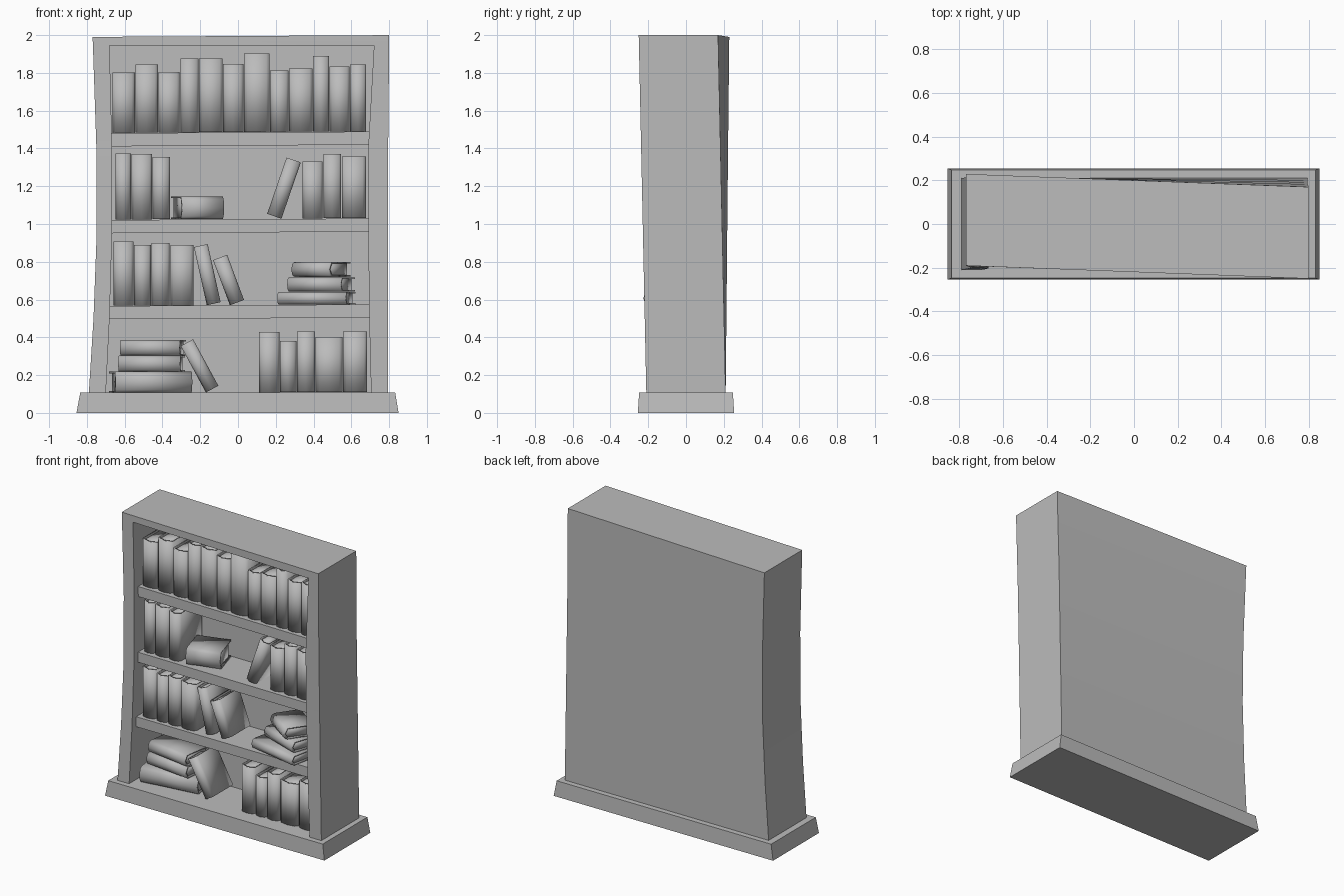
import bpy, bmesh, math
from mathutils import Matrix, Vector

if "Cube" in bpy.data.objects:
    bpy.data.objects.remove(bpy.data.objects["Cube"], do_unlink=True)

grey = bpy.data.materials.new("plain_grey")
grey.use_nodes = True
grey.diffuse_color = (0.5, 0.5, 0.5, 1)
grey.node_tree.nodes["Principled BSDF"].inputs["Base Color"].default_value = (0.5, 0.5, 0.5, 1)


def warp(x, y, z):
    """Gentle twist of the whole case with height."""
    t = max(0, (z - 0.1) / 1.9)
    return Vector((x, y - t * (0.038 * x + 0.01), z))


def finish(bm, name, angle=None):
    bmesh.ops.recalc_face_normals(bm, faces=bm.faces)
    mesh = bpy.data.meshes.new(name)
    bm.to_mesh(mesh)
    bm.free()
    mesh.materials.append(grey)
    obj = bpy.data.objects.new(name, mesh)
    bpy.context.collection.objects.link(obj)
    bpy.ops.object.select_all(action="DESELECT")
    obj.select_set(True)
    bpy.context.view_layer.objects.active = obj
    if angle:
        bpy.ops.object.shade_smooth_by_angle(angle=math.radians(angle))
    else:
        bpy.ops.object.shade_smooth()
    return obj


def prism(bm, lower, upper):
    """Closed solid between two matching rings of points."""
    a = [bm.verts.new(p) for p in lower]
    b = [bm.verts.new(p) for p in upper]
    for i in range(len(a)):
        j = (i + 1) % len(a)
        bm.faces.new((a[i], a[j], b[j], b[i]))
    bm.faces.new(a[::-1])
    bm.faces.new(b)


def rect(x0, x1, y0, y1, z):
    return [(x0, y0, z), (x1, y0, z), (x1, y1, z), (x0, y1, z)]


# Base plinth
bm = bmesh.new()
prism(bm, rect(-0.855, 0.85, -0.255, 0.255, 0), rect(-0.835, 0.832, -0.248, 0.248, 0.108))
finish(bm, "base_plinth", 20)

# Case: U-shaped section lofted upwards, closed by a header and a top
FRONT, WALL, BACK = -0.21, 0.13, 0.21
levels = [(0.1, -0.79, -0.70, 0.705, 0.795), (0.5, -0.765, -0.68, 0.695, 0.795),
          (0.95, -0.748, -0.667, 0.69, 0.795), (1.41, -0.75, -0.667, 0.69, 0.795),
          (1.945, -0.768, -0.68, 0.72, 0.8)]
bm = bmesh.new()
rings = []
for z, ol, il, ir, o_r in levels:
    section = [(il, FRONT), (ol, FRONT), (ol, BACK), (o_r, BACK),
               (o_r, FRONT), (ir, FRONT), (ir, WALL), (il, WALL)]
    rings.append([bm.verts.new(warp(x, y, z)) for x, y in section])
for a, b in zip(rings, rings[1:]):
    for i in range(8):
        j = (i + 1) % 8
        bm.faces.new((a[i], a[j], b[j], b[i]))
r = rings[-1]
top = [bm.verts.new(warp(x, y, 1.995 + 0.006 * x))
       for x, y in ((-0.77, FRONT), (-0.77, BACK), (0.8, BACK), (0.8, FRONT))]
bm.faces.new(rings[0])
bm.faces.new((r[0], r[5], r[6], r[7]))
bm.faces.new((r[1], r[0], r[5], r[4], top[3], top[0]))
for i in range(3):
    bm.faces.new((r[i + 1], r[i + 2], top[i + 1], top[i]))
bm.faces.new(top)
finish(bm, "case", 30)

# Shelves, slightly higher towards the right
SHELF_TOPS = {"lower": 0.57, "middle": 1.025, "upper": 1.485}
for name, z in SHELF_TOPS.items():
    bm = bmesh.new()
    lo, hi = ([warp(x, y, h + 0.006 * x) for x, y, _ in rect(-0.7, 0.715, -0.165, 0.15, 0)]
              for h in (z - 0.07, z))
    prism(bm, lo, hi)
    finish(bm, name + "_shelf", 20)


def book(w, h, d, matrix):
    """Cover wrapped round a recessed page block; spine faces -y."""
    t, half = 0.009, w / 2
    s = -d / 2
    outer = [(-half, -s), (-half, s + 0.025), (-half * 0.75, s + 0.006), (0, s - 0.004),
             (half * 0.75, s + 0.006), (half, s + 0.025), (half, -s)]
    inner = [(half - t, -s), (half - t, s + 0.03), (0, s + 0.012),
             (t - half, s + 0.03), (t - half, -s)]
    ring = outer + inner
    bm = bmesh.new()
    prism(bm, [(x, y, 0) for x, y in ring], [(x, y, h) for x, y in ring])
    px = half - t * 0.8
    prism(bm, rect(-px, px, s + 0.014, -s - 0.015, 0.012),
          rect(-px, px, s + 0.014, -s - 0.015, h - 0.012))
    bm.transform(matrix)
    finish(bm, "book")


def place(x, z, y=-0.02):
    return Matrix.Translation(warp(x, y, z))


def turn(angle, axis):
    return Matrix.Rotation(math.radians(angle), 4, axis)


def upright_row(x, z, sizes):
    for i, (w, h) in enumerate(sizes):
        d = 0.23 + 0.01 * (i % 3)
        book(w - 0.003, h, d, place(x + w / 2, z + 0.006 * x, d / 2 - 0.14))
        x += w


def leaning(x, z, w, h, angle):
    """Pivots on the lower corner at x; positive leans to the right."""
    shift = Matrix.Translation((math.copysign(w / 2, -angle), 0, 0))
    book(w, h, 0.23, place(x, z) @ turn(angle, "Y") @ shift)


def lying(x, z, thick, length, depth, yaw, y=-0.02):
    book(thick, length, depth, place(x, z + thick / 2, y) @ turn(yaw, "Z")
         @ turn(90, "Y") @ Matrix.Translation((0, 0, -length / 2)))


# Books on the upper shelf
upright_row(-0.667, 1.487, [(.122, .32), (.122, .36), (.116, .32), (.1, .39), (.127, .39),
                            (.111, .36), (.138, .415), (.1, .325), (.127, .335),
                            (.088, .4), (.108, .345), (.088, .355)])
# Books on the middle shelf
upright_row(-0.65, 1.028, [(.085, .35), (.111, .345), (.095, .33)])
lying(-0.215, 1.026, 0.12, 0.23, 0.22, 16)
leaning(0.23, 1.028, 0.08, 0.315, 19)
upright_row(0.34, 1.028, [(.11, .3), (.098, .34), (.13, .325)])
# Books on the lower shelf
upright_row(-0.66, 0.572, [(.108, .34), (.092, .32), (.1, .33), (.125, .32)])
leaning(-0.165, 0.57, 0.075, 0.315, -12.6)
leaning(-0.043, 0.57, 0.08, 0.255, -20.5)
lying(0.415, 0.573, 0.068, 0.37, 0.24, -12, -0.06)
lying(0.44, 0.642, 0.076, 0.3, 0.22, -20)
lying(0.44, 0.72, 0.08, 0.24, 0.2, -35)
# Books on the floor
lying(-0.462, 0.108, 0.11, 0.41, 0.24, 8)
lying(-0.457, 0.218, 0.085, 0.33, 0.22, -7)
lying(-0.45, 0.304, 0.082, 0.32, 0.22, -9)
leaning(-0.17, 0.108, 0.075, 0.28, -28.5)
upright_row(0.11, 0.108, [(.11, .32), (.09, .27), (.1, .32), (.145, .29), (.13, .32)])
